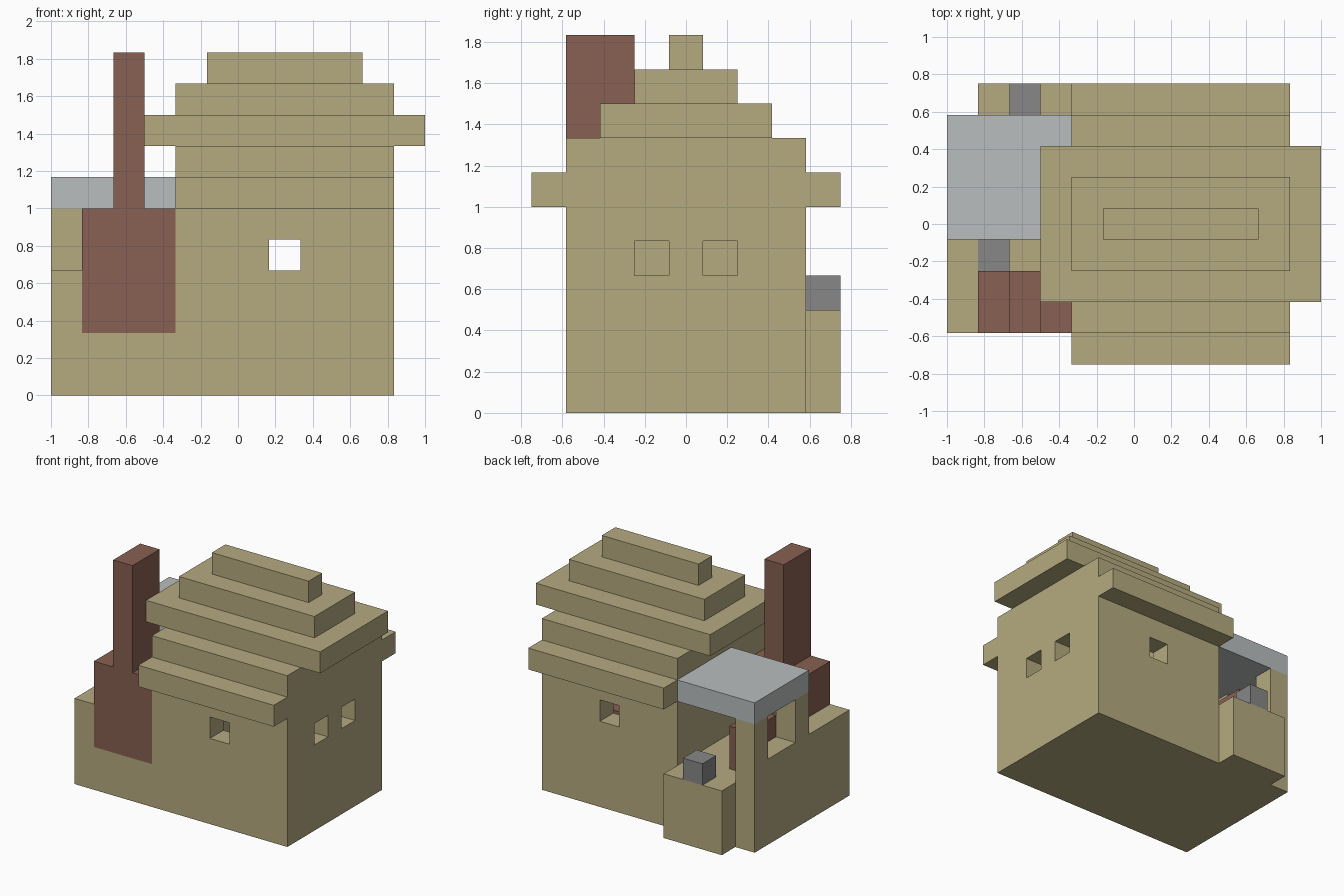
import bpy
import bmesh

U = 1 / 6  # one building block

if "Cube" in bpy.data.objects:
    bpy.data.objects.remove(bpy.data.objects["Cube"], do_unlink=True)


def material(name, rgb):
    mat = bpy.data.materials.new(name)
    mat.use_nodes = True
    mat.diffuse_color = (*rgb, 1)
    mat.node_tree.nodes["Principled BSDF"].inputs["Base Color"].default_value = (*rgb, 1)
    return mat


tan = material("sandstone_tan", (0.462, 0.402, 0.216))
brown = material("brick_brown", (0.246, 0.117, 0.084))
light_grey = material("light_grey", (0.491, 0.515, 0.521))
dark_grey = material("dark_grey", (0.242, 0.242, 0.242))


def extrude(name, profile, y0, y1, mat):
    """Extrude an x-z outline from y0 to y1, all in block units."""
    bm = bmesh.new()
    face = bm.faces.new([bm.verts.new((x * U, y0 * U, z * U)) for x, z in profile])
    side = bmesh.ops.extrude_face_region(bm, geom=[face])["geom"]
    verts = [v for v in side if isinstance(v, bmesh.types.BMVert)]
    bmesh.ops.translate(bm, verts=verts, vec=(0, (y1 - y0) * U, 0))
    bmesh.ops.recalc_face_normals(bm, faces=bm.faces)
    mesh = bpy.data.meshes.new(name)
    bm.to_mesh(mesh)
    bm.free()
    mesh.materials.append(mat)
    obj = bpy.data.objects.new(name, mesh)
    bpy.context.collection.objects.link(obj)
    return obj


def box(name, x, y, z, mat):
    outline = [(x[0], z[0]), (x[1], z[0]), (x[1], z[1]), (x[0], z[1])]
    return extrude(name, outline, *y, mat)


def cut(target, x, y, z):
    cutter = box("cutter", x, y, z, tan)
    cutter.hide_render = True
    mod = target.modifiers.new("cut", "BOOLEAN")
    mod.operation = "DIFFERENCE"
    mod.solver = "EXACT"
    mod.object = cutter
    bpy.context.view_layer.objects.active = target
    bpy.ops.object.modifier_apply(modifier=mod.name)
    bpy.data.objects.remove(cutter, do_unlink=True)


# House walls with the raised yard and its low side wall
house = extrude("house_walls",
                [(-6, 0), (5, 0), (5, 8), (-2, 8), (-2, 3), (-5, 3), (-5, 4), (-6, 4)],
                -3.5, 3.5, tan)
cut(house, (-1, 4), (-2.5, 2.5), (1, 7))       # room
cut(house, (1, 2), (-4, 4), (4, 5))            # front and back windows
for y in (-1.5, 0.5):
    cut(house, (3.5, 5.5), (y, y + 1), (4, 5))  # side windows
cut(house, (-5, -2), (-4, -1.5), (2, 3.5))     # recess for the furnace

# Eaves and stepped roof
for side, y in (("front", -4.5), ("back", 3.5)):
    box(side + "_eave", (-2, 5), (y, y + 1), (6, 7), tan)
for i, (x0, x1, half) in enumerate([(-3, 6, 2.5), (-2, 5, 1.5), (-1, 4, 0.5)]):
    box(f"roof_step_{i + 1}", (x0, x1), (-half, half), (8 + i, 9 + i), tan)

# Furnace and chimney
extrude("furnace_chimney",
        [(-5, 2), (-2, 2), (-2, 6), (-3, 6), (-3, 11), (-4, 11), (-4, 6), (-5, 6)],
        -3.5, -1.5, brown)

# Yard shelter
for side, y in (("front", -0.5), ("back", 2.5)):
    box(side + "_shelter_post", (-6, -5), (y, y + 1), (4, 6), tan)
box("shelter_roof", (-6, -2), (-0.5, 3.5), (6, 7), light_grey)
box("back_step", (-5, -2), (3.5, 4.5), (0, 3), tan)

# Yard and room furniture
box("step_block", (-4, -3), (3.5, 4.5), (3, 4), dark_grey)
box("yard_block", (-5, -4), (-1.5, -0.5), (3, 4), dark_grey)
box("yard_cupboard", (-5, -4), (0.5, 2.5), (3, 5), brown)
box("room_bench", (3, 4), (-2.5, 0.5), (1, 3), brown)
